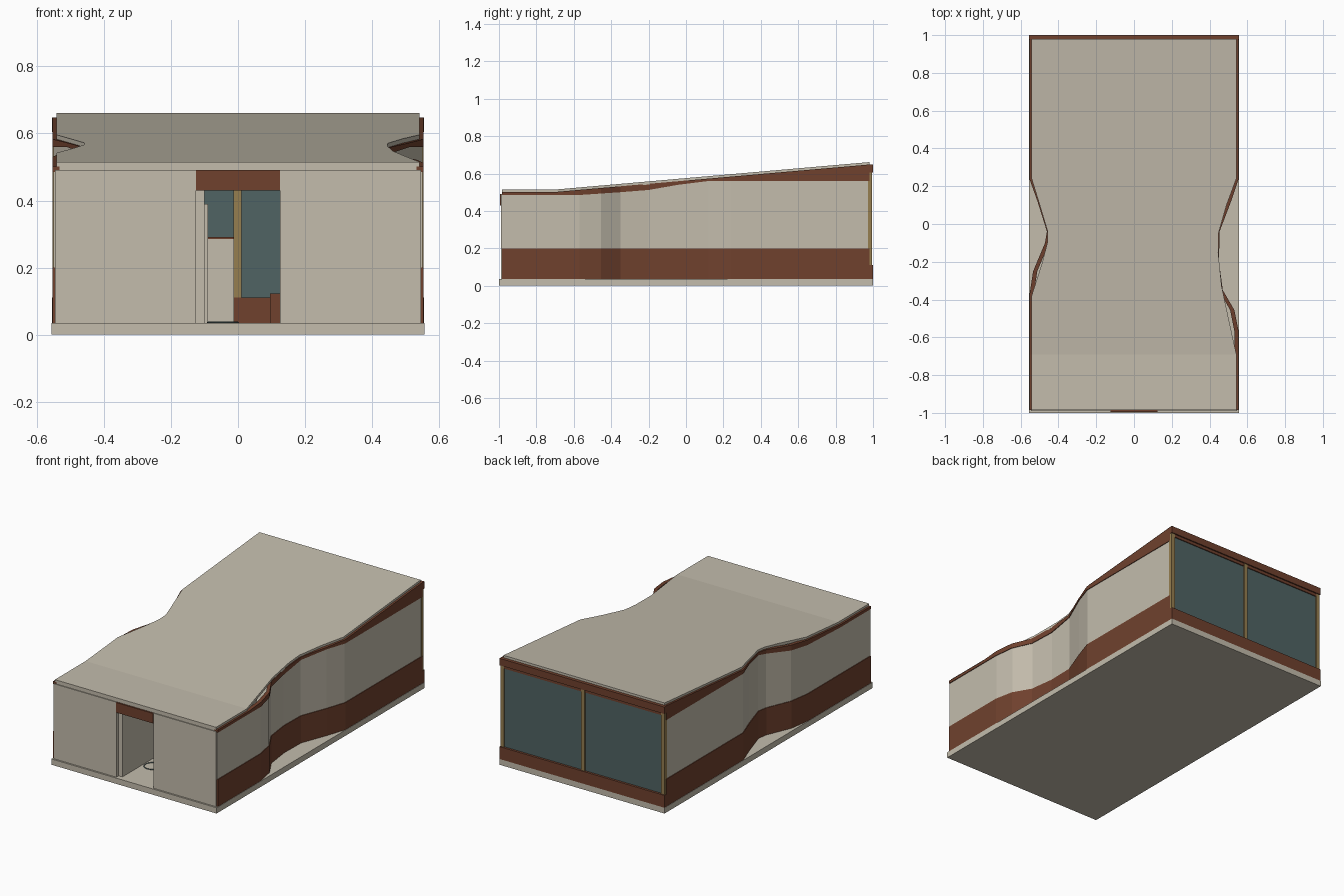
import bpy, bmesh

if "Cube" in bpy.data.objects:
    bpy.data.objects.remove(bpy.data.objects["Cube"])


def material(name, rgb):
    m = bpy.data.materials.new(name)
    m.diffuse_color = (*rgb, 1)
    m.use_nodes = True
    m.node_tree.nodes["Principled BSDF"].inputs["Base Color"].default_value = m.diffuse_color
    return m


PLASTER = material("warm plaster", (0.546, 0.503, 0.413))
BROWN = material("red brown wood", (0.162, 0.053, 0.027))
GLASS = material("dark teal glass", (0.08, 0.127, 0.127))
TAN = material("tan frame", (0.305, 0.209, 0.08))


def finish(bm, name, mat):
    bmesh.ops.recalc_face_normals(bm, faces=bm.faces)
    me = bpy.data.meshes.new(name)
    bm.to_mesh(me)
    bm.free()
    me.materials.append(mat)
    ob = bpy.data.objects.new(name, me)
    bpy.context.collection.objects.link(ob)
    return ob


def box(name, mat, x0, x1, y0, y1, z0, z1):
    bm = bmesh.new()
    bmesh.ops.create_cube(bm, size=1)
    for v in bm.verts:
        v.co = (x1 if v.co.x > 0 else x0, y1 if v.co.y > 0 else y0, z1 if v.co.z > 0 else z0)
    return finish(bm, name, mat)


def interp(points, y):
    for (a, p), (b, q) in zip(points, points[1:]):
        if y <= b:
            return p + (q - p) * max(0, (y - a) / (b - a))
    return points[-1][1]


def strip(name, mat, sections):
    """Skin a row of four-point cross-sections and cap both ends."""
    bm = bmesh.new()
    rows = [[bm.verts.new(p) for p in s] for s in sections]
    for a, b in zip(rows, rows[1:]):
        for i in range(4):
            j = (i + 1) % 4
            bm.faces.new((a[i], a[j], b[j], b[i]))
    bm.faces.new(rows[0])
    bm.faces.new(rows[-1])
    return finish(bm, name, mat)


def roof_z(y):
    return interp([(-1, .515), (-.69, .515), (.98, .661)], y)


def band_z(y):
    return interp([(-1, .485), (-.57, .485), (-.35, .5), (-.2, .512),
                   (-.04, .54), (.12, .56), (.98, .56)], y)


# Pinched side walls: base band, plaster band, top trim
RIGHT = [(-.985, .55), (-.69, .55), (-.57, .55), (-.455, .527), (-.35, .466), (-.2, .446),
         (-.04, .449), (.12, .51), (.24, .55), (.98, .55)]
LEFT = [(-.985, .55), (-.69, .55), (-.38, .55), (-.25, .53), (-.1, .467), (-.04, .457),
        (.12, .507), (.24, .55), (.98, .55)]


def wall_band(name, mat, path, side, out, low, high):
    strip(name, mat, [[(side * (x + out), y, low(y)), (side * (x + out), y, high(y)),
                       (side * (x - .018), y, high(y)), (side * (x - .018), y, low(y))]
                      for y, x in path])


for label, side, path in (("right", 1, RIGHT), ("left", -1, LEFT)):
    wall_band(label + "_wall_base", BROWN, path, side, .004, lambda y: .035, lambda y: .2)
    wall_band(label + "_wall", PLASTER, path, side, 0, lambda y: .2, band_z)
    wall_band(label + "_wall_trim", BROWN, path, side, .004, band_z, lambda y: roof_z(y) - .013)

# Floor slab
box("floor_slab", PLASTER, -.556, .556, -1, 1, 0, .035)

# Sloping roof with waisted edges
ROOF_R = [(-.985, .542), (-.69, .542), (-.33, .464), (-.15, .446), (-.05, .447), (.1, .49),
          (.24, .542), (.98, .542)]
ROOF_L = [(-.985, .542), (-.69, .542), (-.38, .542), (-.2, .485), (-.1, .459), (-.04, .457),
          (.12, .505), (.24, .542), (.98, .542)]
ys = sorted({y for y, _ in ROOF_R + ROOF_L})
strip("roof", PLASTER, [[(-interp(ROOF_L, y), y, roof_z(y) - .017), (-interp(ROOF_L, y), y, roof_z(y)),
                         (interp(ROOF_R, y), y, roof_z(y)), (interp(ROOF_R, y), y, roof_z(y) - .017)]
                        for y in ys])

# Front wall, doorway and lintel
box("front_wall_left", PLASTER, -.546, -.125, -.99, -.968, .035, .491)
box("front_wall_right", PLASTER, .125, .546, -.99, -.968, .035, .491)
box("front_fascia", PLASTER, -.542, .542, -.985, -.97, .491, .505)
box("door_lintel", BROWN, -.125, .125, -.994, -.968, .43, .491)

# Interior seen through the doorway
box("hall_partition", PLASTER, -.125, -.1, -.968, -.45, .035, .43)
box("inner_partition", PLASTER, -.1, -.09, -.45, -.2, .035, .39)
box("counter", PLASTER, -.09, -.012, -.2, .2, .035, .285)
box("counter_top", BROWN, -.09, -.012, -.2, .2, .285, .291)
box("low_cabinet", BROWN, .095, .3, .3, .7, .035, .122)
bpy.ops.mesh.primitive_torus_add(major_segments=24, minor_segments=4, major_radius=.045,
                                 minor_radius=.003, location=(-.045, -.76, .036))
bpy.context.object.name = "floor_ring"
bpy.context.object.data.materials.append(GLASS)

# Glazed back wall
box("back_glass", GLASS, -.54, .54, .98, .986, .1, .61)
box("back_sill", BROWN, -.555, .555, .975, 1, .035, .11)
box("back_header", BROWN, -.555, .555, .98, 1, .605, .647)
box("back_header_lip", BROWN, -.54, .54, .975, .992, .588, .605)
for name, x in (("left", -.541), ("middle", -.002), ("right", .541)):
    box(name + "_window_post", TAN, x - .012, x + .012, .972, .994, .11, .605)
